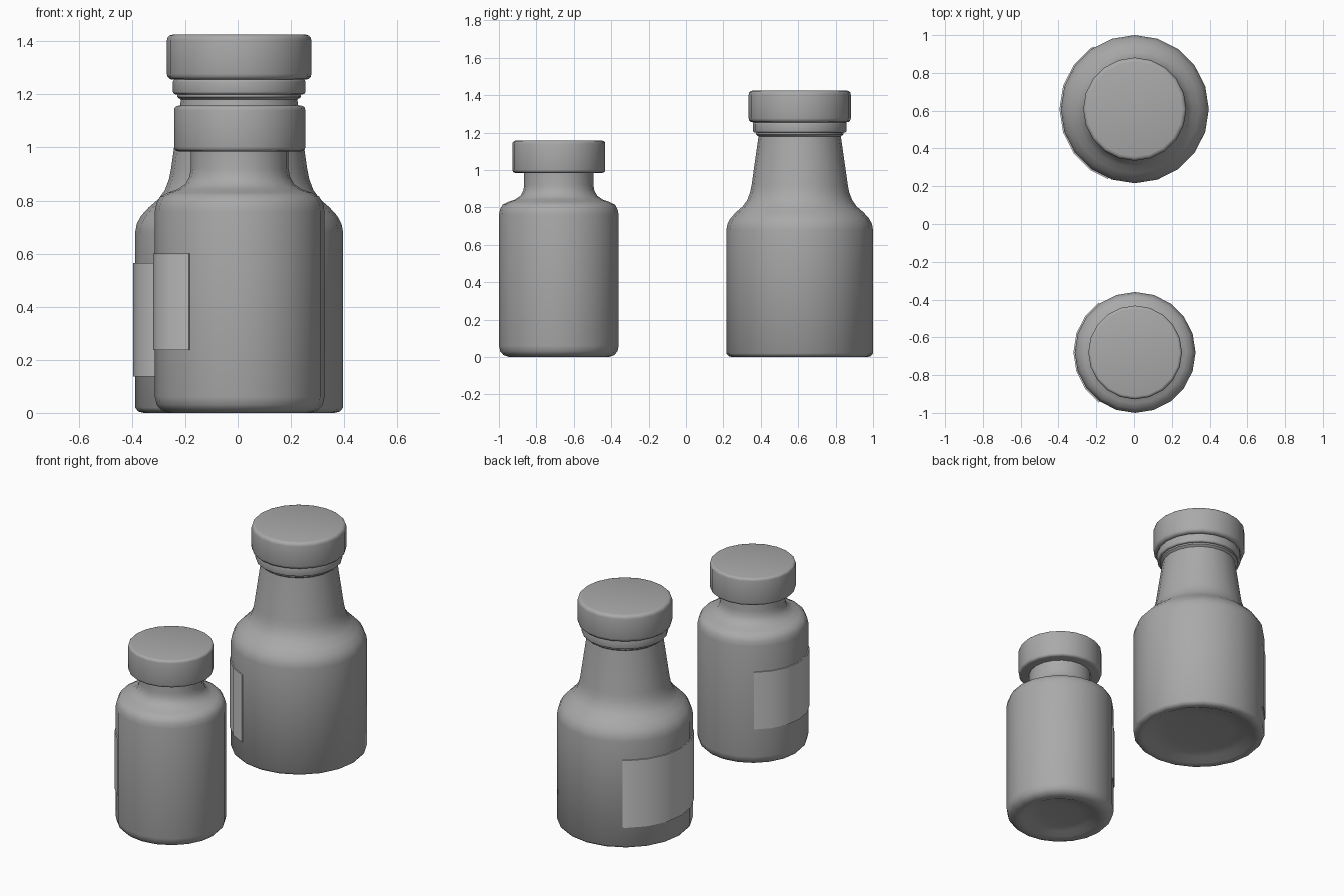
import bpy, bmesh
from math import sin, cos, pi, radians

SIDES = 20
STEP = 2 * pi / SIDES

cube = bpy.data.objects.get("Cube")
if cube:
    bpy.data.objects.remove(cube)


def material(name, value):
    mat = bpy.data.materials.new(name)
    mat.use_nodes = True
    color = (value, value, value, 1)
    mat.diffuse_color = color
    mat.node_tree.nodes["Principled BSDF"].inputs["Base Color"].default_value = color
    return mat


body_grey = material("body grey", 0.4)
label_grey = material("label light grey", 0.6)


def finish(bm, name, center, mat):
    bmesh.ops.recalc_face_normals(bm, faces=bm.faces)
    mesh = bpy.data.meshes.new(name)
    bm.to_mesh(mesh)
    bm.free()
    mesh.materials.append(mat)
    obj = bpy.data.objects.new(name, mesh)
    obj.location = (*center, 0)
    bpy.context.collection.objects.link(obj)
    bpy.ops.object.select_all(action='DESELECT')
    obj.select_set(True)
    bpy.context.view_layer.objects.active = obj
    bpy.ops.object.shade_smooth_by_angle(angle=radians(40))
    return obj


def lathe(name, center, profile):
    """Turn a (radius, height) profile, closing both ends."""
    bm = bmesh.new()
    rings = [[bm.verts.new((r * cos(i * STEP), r * sin(i * STEP), z))
              for i in range(SIDES)] for r, z in profile]
    for low, high in zip(rings, rings[1:]):
        for i in range(SIDES):
            j = (i + 1) % SIDES
            bm.faces.new((low[i], low[j], high[j], high[i]))
    bm.faces.new(rings[0])
    bm.faces.new(rings[-1])
    return finish(bm, name, center, body_grey)


def cap_profile(radius, bottom, top, edge):
    """Disc outline with rounded rims."""
    def corner(z, start):
        return [(radius - edge + edge * cos(a), z + edge * sin(a))
                for a in (start + k * pi / 6 for k in range(4))]
    return corner(bottom + edge, -pi / 2) + corner(top - edge, 0)


def label(name, center, radius, start, end, bottom, top):
    """Thin plate that follows the facets of the bottle wall."""
    a0, a1 = radians(start), radians(end)
    angles = [a0] + [i * STEP for i in range(SIDES) if a0 < i * STEP < a1] + [a1]
    bm = bmesh.new()
    sections = []
    for a in angles:
        wall = radius * cos(STEP / 2) / cos(a % STEP - STEP / 2)
        corners = ((wall - 0.002, bottom), (wall + 0.007, bottom),
                   (wall + 0.007, top), (wall - 0.002, top))
        sections.append([bm.verts.new((r * cos(a), r * sin(a), z)) for r, z in corners])
    for s, t in zip(sections, sections[1:]):
        for k in range(4):
            n = (k + 1) % 4
            bm.faces.new((s[k], s[n], t[n], t[k]))
    bm.faces.new(sections[0])
    bm.faces.new(sections[-1])
    return finish(bm, name, center, label_grey)


# Small bottle
small = (0.006, -0.68)
lathe("small_bottle", small, [
    (0.12, 0.03), (0.19, 0.022), (0.23, 0.004), (0.265, 0), (0.295, 0.01),
    (0.313, 0.03), (0.32, 0.06), (0.32, 0.76), (0.314, 0.79), (0.3, 0.815),
    (0.27, 0.83), (0.235, 0.842), (0.205, 0.862), (0.19, 0.89), (0.185, 0.92),
    (0.185, 1.0)])
lathe("small_cap", small, cap_profile(0.248, 0.985, 1.157, 0.016))
label("small_label", small, 0.32, 126, 234, 0.237, 0.6)

# Large bottle
large = (0.004, 0.608)
lathe("large_bottle", large, [
    (0.2, 0.035), (0.29, 0.026), (0.335, 0.004), (0.36, 0), (0.38, 0.005),
    (0.392, 0.02), (0.392, 0.68), (0.386, 0.712), (0.37, 0.742), (0.34, 0.775),
    (0.305, 0.805), (0.28, 0.84), (0.265, 0.88), (0.257, 0.92), (0.22, 1.18),
    (0.234, 1.19), (0.234, 1.27)])
lathe("large_cap_ring", large, cap_profile(0.25, 1.2, 1.257, 0.01))
lathe("large_cap", large, cap_profile(0.273, 1.255, 1.425, 0.022))
label("large_label", large, 0.392, 123, 249, 0.138, 0.565)
